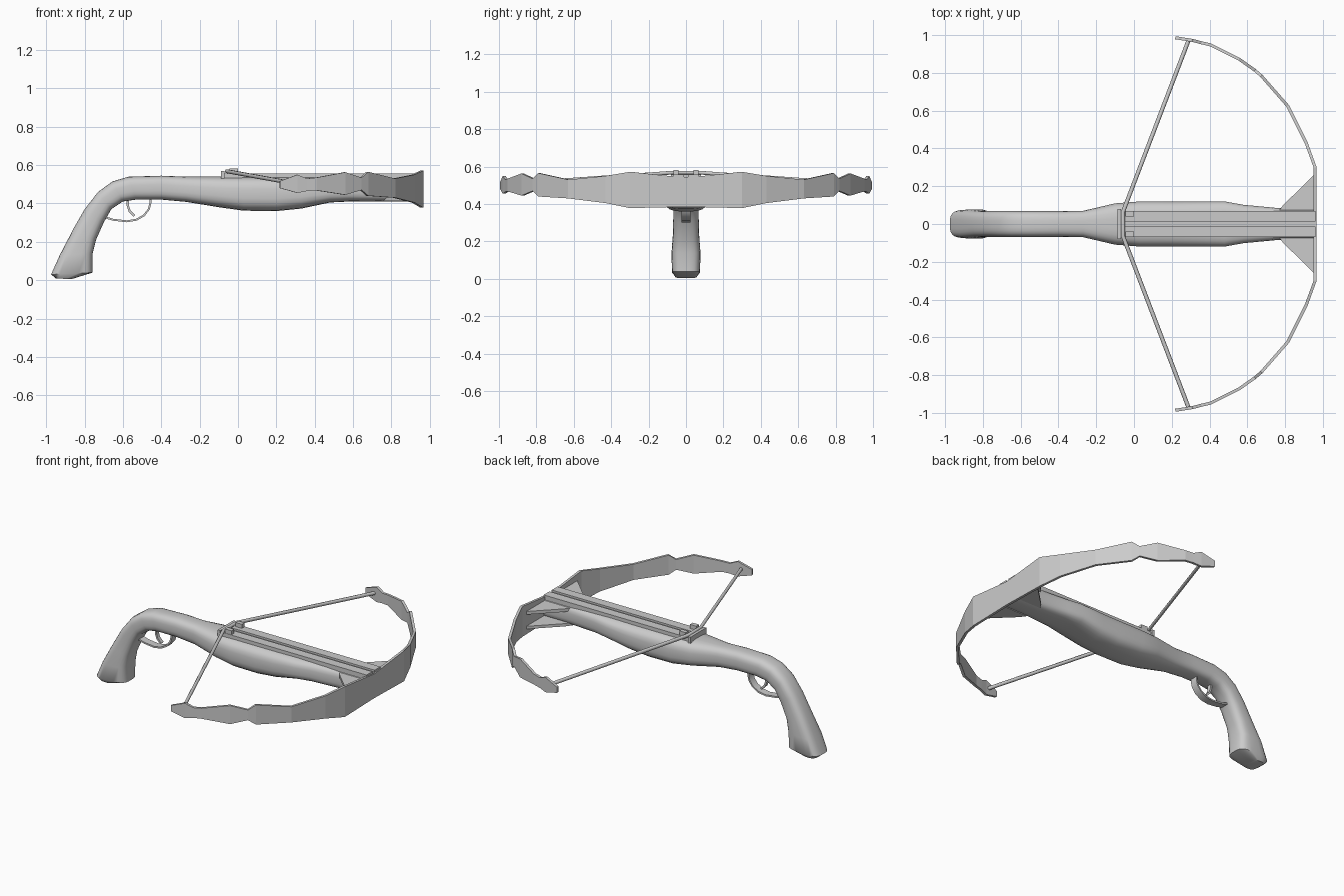
import bpy, bmesh, math
from mathutils import Vector

if "Cube" in bpy.data.objects:
    bpy.data.objects.remove(bpy.data.objects["Cube"])


def finish(name, bm, smooth=None):
    bmesh.ops.recalc_face_normals(bm, faces=bm.faces)
    me = bpy.data.meshes.new(name)
    bm.to_mesh(me)
    bm.free()
    ob = bpy.data.objects.new(name, me)
    bpy.context.collection.objects.link(ob)
    if smooth:
        bpy.ops.object.select_all(action='DESELECT')
        ob.select_set(True)
        bpy.context.view_layer.objects.active = ob
        bpy.ops.object.shade_smooth_by_angle(angle=math.radians(smooth))
    return ob


def loft(name, rings, smooth=None):
    bm = bmesh.new()
    vs = [[bm.verts.new(p) for p in r] for r in rings]
    n = len(vs[0])
    for a, b in zip(vs, vs[1:]):
        for i in range(n):
            j = (i + 1) % n
            bm.faces.new((a[i], a[j], b[j], b[i]))
    bm.faces.new(vs[0])
    bm.faces.new(vs[-1])
    return finish(name, bm, smooth)


def prism(name, pts, z0, z1):
    return loft(name, [[(x, y, z) for x, y in pts] for z in (z0, z1)])


def box(name, x0, x1, y0, y1, z0, z1):
    return prism(name, [(x0, y0), (x1, y0), (x1, y1), (x0, y1)], z0, z1)


def band(name, path, y, t):
    # flat strip following an xz path
    p = [Vector(q) for q in path]
    rings = []
    for i, c in enumerate(p):
        d = (p[min(i + 1, len(p) - 1)] - p[max(i - 1, 0)]).normalized()
        n = Vector((-d.y, d.x)) * t
        a, b = c + n, c - n
        rings.append([(a.x, -y, a.y), (a.x, y, a.y), (b.x, y, b.y), (b.x, -y, b.y)])
    return loft(name, rings, 40)


# stock and grip: upper edge x,z, lower edge x,z, half width, squareness
stations = [
    (-.95, .010, -.87, .005, .055, 3.5), (-.975, .03, -.757, .04, .075, 3.5),
    (-.93, .13, -.757, .14, .078, 3.5), (-.86, .265, -.74, .21, .07, 3),
    (-.80, .37, -.70, .30, .068, 3), (-.73, .46, -.66, .37, .068, 3),
    (-.655, .515, -.60, .41, .068, 3), (-.57, .54, -.53, .42, .068, 3),
    (-.40, .545, -.40, .42, .068, 3), (-.27, .54, -.27, .408, .07, 3),
    (-.10, .54, -.10, .38, .11, 3), (.03, .54, .03, .362, .12, 3.2),
    (.20, .54, .20, .36, .12, 3.2), (.33, .54, .33, .373, .12, 3.2),
    (.48, .54, .48, .405, .12, 3.5), (.58, .54, .58, .41, .102, 3.5),
    (.76, .54, .76, .41, .085, 3.5), (.955, .54, .955, .41, .085, 3.5)]


def power(v, n):
    return math.copysign(abs(v) ** (2 / n), v)


rings = []
for tx, tz, bx, bz, w, n in stations:
    t, b = Vector((tx, 0, tz)), Vector((bx, 0, bz))
    ring = []
    for k in range(24):
        a = 2 * math.pi * (k + .5) / 24
        ring.append((t + b) / 2 + (t - b) / 2 * power(math.sin(a), n)
                    + Vector((0, w * power(math.cos(a), n), 0)))
    rings.append(ring)
loft("stock", rings, 40)

# bow limbs: outer x, y, lower z, upper z
half = [(.967, 0, .385, .54), (.967, .3, .378, .572), (.92, .43, .405, .55),
        (.82, .63, .43, .53), (.68, .79, .44, .565), (.645, .82, .47, .535),
        (.56, .88, .445, .563), (.41, .955, .468, .535), (.36, .967, .465, .53),
        (.31, .98, .455, .55), (.22, .994, .48, .517)]
bow = [(x, -y, a, b) for x, y, a, b in half[:0:-1]] + half
rings = []
for i, (x, y, lo, hi) in enumerate(bow):
    p, q = bow[max(i - 1, 0)], bow[min(i + 1, len(bow) - 1)]
    d = Vector((q[0] - p[0], q[1] - p[1])).normalized()
    ix, iy = x - d.y * .016, y + d.x * .016
    rings.append([(x, y, lo), (x, y, hi), (ix, iy, hi), (ix, iy, lo)])
loft("bow", rings)

# bolt track with central groove, and the parts mirrored left and right
box("groove_floor", -.07, .96, -.02, .02, .53, .545)
for s, side in ((1, "left"), (-1, "right")):
    box("track_rail_" + side, -.07, .96, s * .012, s * .07, .52, .557)
    box("nut_prong_" + side, -.045, 0, s * .04, s * .068, .55, .583)
    brace = [(.76, s * .06), (.79, s * .1), (.958, s * .265), (.958, s * .06)]
    prism("upper_brace_" + side, brace, .505, .525)
    prism("lower_brace_" + side, brace, .412, .43)
box("string_catch", -.088, -.07, -.08, .08, .53, .57)

# bow string
cu = bpy.data.curves.new("bow_string", 'CURVE')
cu.dimensions = '3D'
cu.bevel_depth = .011
cu.bevel_resolution = 1
cu.use_fill_caps = True
sp = cu.splines.new('POLY')
path = [(.29, .975, .505), (-.058, .065, .568), (-.058, -.065, .568), (.29, -.975, .505)]
sp.points.add(len(path) - 1)
for pt, c in zip(sp.points, path):
    pt.co = (*c, 1)
bpy.context.collection.objects.link(bpy.data.objects.new("bow_string", cu))

# trigger guard and trigger
band("trigger_guard", [(-.70, .33), (-.65, .315), (-.58, .307), (-.53, .315), (-.49, .338),
                       (-.465, .37), (-.457, .40), (-.457, .43)], .024, .005)
band("trigger", [(-.575, .43), (-.575, .39), (-.565, .36), (-.54, .335)], .012, .006)
